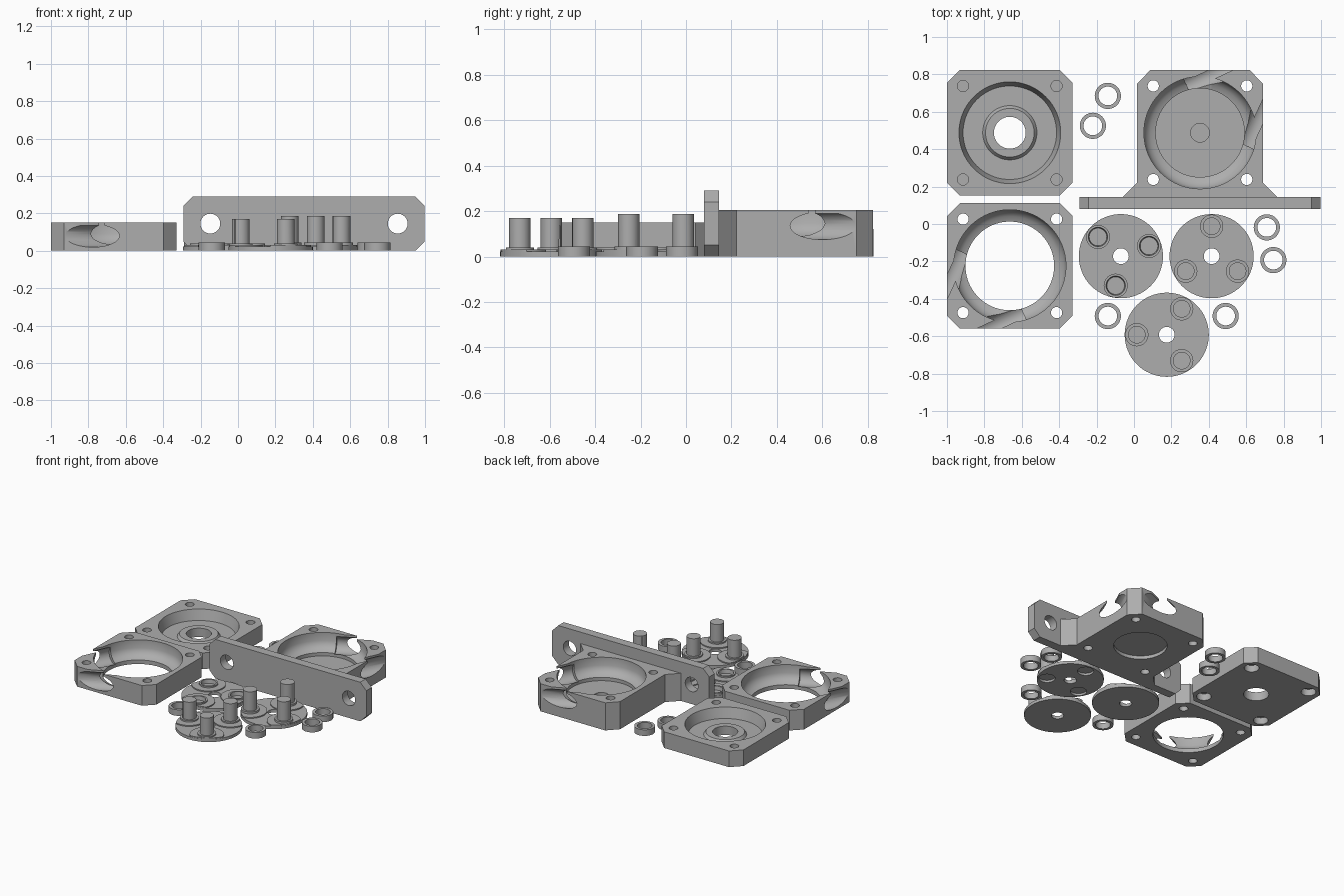
import bpy, bmesh, math
from mathutils import Matrix, Vector

if "Cube" in bpy.data.objects:
    bpy.data.objects.remove(bpy.data.objects["Cube"])

grey = bpy.data.materials.new("plain_grey")
grey.diffuse_color = (0.42, 0.42, 0.42, 1)
grey.use_nodes = True
grey.node_tree.nodes["Principled BSDF"].inputs["Base Color"].default_value = grey.diffuse_color


def make(name, bm, matrix=None):
    bmesh.ops.recalc_face_normals(bm, faces=bm.faces[:])
    if matrix:
        bm.transform(matrix)
    me = bpy.data.meshes.new(name)
    bm.to_mesh(me)
    bm.free()
    me.materials.append(grey)
    ob = bpy.data.objects.new(name, me)
    bpy.context.collection.objects.link(ob)
    return ob


def lathe(name, profile, loc=(0, 0, 0), seg=64, matrix=None):
    """Revolve a closed (radius, height) outline about the vertical axis."""
    bm = bmesh.new()
    rows = []
    for r, z in profile:
        if r == 0:
            rows.append([bm.verts.new((0, 0, z))] * seg)
        else:
            rows.append([bm.verts.new((r * math.cos(2 * math.pi * k / seg),
                                       r * math.sin(2 * math.pi * k / seg), z)) for k in range(seg)])
    for i in range(len(rows)):
        a, b = rows[i], rows[(i + 1) % len(rows)]
        for k in range(seg):
            n = (k + 1) % seg
            quad = list(dict.fromkeys([a[k], a[n], b[n], b[k]]))
            if len(quad) > 2:
                bm.faces.new(quad)
    return make(name, bm, matrix or Matrix.Translation(loc))


def cyl(name, r, z0, z1, x, y, seg=32):
    return lathe(name, [(0, z0), (r, z0), (r, z1), (0, z1)], (x, y, 0), seg)


def prism(name, pts, z0, z1, matrix=None):
    bm = bmesh.new()
    lo = [bm.verts.new((x, y, z0)) for x, y in pts]
    hi = [bm.verts.new((x, y, z1)) for x, y in pts]
    bm.faces.new(lo)
    bm.faces.new(hi)
    for i in range(len(pts)):
        j = (i + 1) % len(pts)
        bm.faces.new((lo[i], lo[j], hi[j], hi[i]))
    return make(name, bm, matrix)


def combine(ob, others, op='DIFFERENCE'):
    bpy.context.view_layer.objects.active = ob
    for o in others:
        m = ob.modifiers.new("cut", 'BOOLEAN')
        m.operation, m.solver, m.object = op, 'EXACT', o
        bpy.ops.object.modifier_apply(modifier=m.name)
        bpy.data.objects.remove(o)


def chamfered(cx, cy, hx, hy, c):
    pts = [(hx, -hy + c), (hx, hy - c), (hx - c, hy), (-hx + c, hy),
           (-hx, hy - c), (-hx, -hy + c), (-hx + c, -hy), (hx - c, -hy)]
    return [(cx + x, cy + y) for x, y in pts]


def corner_holes(cx, cy, r, z0, z1):
    return [cyl("hole", r, z0, z1, cx + sx * 0.25, cy + sy * 0.25)
            for sx in (-1, 1) for sy in (-1, 1)]


def tube_channels(cx, cy, zc, sign):
    """Two slanted tube channels, mirrored on the diagonal, with open slots above."""
    cutters = []
    a = math.radians(25)
    for swap in (False, True):
        p, d = Vector((0.07, -0.25, 0)), Vector((-math.cos(a), -math.sin(a), 0))
        if swap:
            p, d = Vector((p.y, p.x, 0)), Vector((d.y, d.x, 0))
        p, d = p * -sign + Vector((cx, cy, zc)), d * -sign
        side = d.cross(Vector((0, 0, 1)))
        rot = Matrix((side, Vector((0, 0, 1)), d)).transposed()
        if rot.determinant() < 0:
            rot = Matrix((-side, Vector((0, 0, 1)), d)).transposed()
        m = Matrix.Translation(p) @ rot.to_4x4()
        cutters.append(lathe("channel", [(0, 0), (0.061, 0), (0.061, 0.5), (0, 0.5)], seg=40, matrix=m))
        cutters.append(prism("slot", [(-0.027, 0), (0.027, 0), (0.027, 0.2), (-0.027, 0.2)], 0.01, 0.5, m))
    return cutters


def chamber(cx, cy, base, floor):
    """Pump chamber cutter with a rounded lower ledge."""
    return lathe("chamber", [(0, floor), (0.237, floor), (0.237, base + 0.03), (0.265, base + 0.04),
                             (0.288, base + 0.062), (0.3, base + 0.09), (0.3, base + 0.3),
                             (0, base + 0.3)], (cx, cy, 0), 96)


H = 0.336
# bearing cover with conical pocket, hub and blind screw holes
cx, cy = -0.664, 0.488
cover = prism("bearing_cover", chamfered(cx, cy, H, H, 0.07), 0, 0.12)
pocket = lathe("pocket", [(0, -0.1), (0.085, -0.1), (0.085, 0.065), (0.13, 0.065), (0.145, 0.045),
                          (0.25, 0.045), (0.272, 0.3 * 0.4), (0.272, 0.3), (0, 0.3)], (cx, cy, 0), 96)
combine(cover, [pocket] + corner_holes(cx, cy, 0.03, 0.055, 0.3) + corner_holes(cx, cy, 0.05, -0.1, 0.05))

# open middle ring
cx, cy = -0.664, -0.224
ring = prism("chamber_ring", chamfered(cx, cy, H, H, 0.07), 0, 0.15)
combine(ring, [chamber(cx, cy, 0, -0.1)] + corner_holes(cx, cy, 0.03, -0.1, 0.3)
        + tube_channels(cx, cy, 0.08, -1))

# closed housing with gussets flaring to the mounting plate
cx, cy = 0.353, 0.488
outline = [(cx + H, 0.222), (cx + H, 0.75), (cx + H - 0.07, 0.823), (cx - H + 0.07, 0.823),
           (cx - H, 0.75), (cx - H, 0.222), (cx - H - 0.08, 0.142), (cx + H + 0.08, 0.142)]
housing = prism("pump_housing", outline, 0, 0.205)
combine(housing, [chamber(cx, cy, 0.055, 0.06), cyl("recess", 0.18, -0.1, 0.025, cx, cy, 64),
                  cyl("shaft_seat", 0.05, 0.032, 0.1, cx, cy)]
        + corner_holes(cx, cy, 0.03, -0.1, 0.4) + tube_channels(cx, cy, 0.135, 1))

# upright mounting plate with two bolt holes
upright = Matrix.Rotation(math.radians(90), 4, 'X')
plate = prism("mounting_plate", chamfered(cx, 0.145, 0.645, 0.145, 0.05), -0.145, -0.08, upright)
bolts = []
for x in (-0.148, 0.854):
    m = upright @ Matrix.Translation((x, 0.145, -0.3))
    bolts.append(lathe("bolt_hole", [(0, 0), (0.053, 0), (0.053, 0.4), (0, 0.4)], seg=40, matrix=m))
combine(plate, bolts)


def rotor(name, x, y, angles, boss_top, post_top=None, sockets=None):
    body = lathe(name, [(0.042, 0), (0.225, 0), (0.225, 0.022), (0.042, 0.022)], (x, y, 0))
    adds, cuts = [], []
    for deg in angles:
        c, s = math.cos(math.radians(deg)), math.sin(math.radians(deg))
        px, py = 0.16 * c, 0.16 * s
        pad = []   # raised pad kept inside the disc rim
        for k in range(48):
            t = 2 * math.pi * k / 48
            v = Vector((px + 0.115 * math.cos(t), py + 0.115 * math.sin(t)))
            if v.length > 0.223:
                v *= 0.223 / v.length
            pad.append((x + v.x, y + v.y))
        adds.append(prism("pad", pad, 0.01, 0.03))
        adds.append(cyl("boss", 0.062 if post_top else 0.064, 0.012, boss_top, x + px, y + py, 40))
        if post_top:
            adds.append(cyl("post", 0.047, 0.014, post_top, x + px, y + py, 40))
        if sockets == "top":
            cuts.append(lathe("socket", [(0, 0.012), (0.047, 0.012), (0.058, 0.08), (0, 0.08)],
                              (x + px, y + py, 0), 40))
        elif sockets == "bottom":
            cuts.append(cyl("socket", 0.055, -0.1, 0.016, x + px, y + py, 40))
    combine(body, adds, 'UNION')
    combine(body, cuts)


# three rotor discs
rotor("socket_rotor", -0.07, -0.172, (140, 20, 260), 0.04, sockets="top")
rotor("tall_post_rotor", 0.415, -0.172, (90, 210, 330), 0.045, 0.187, "bottom")
rotor("short_post_rotor", 0.175, -0.592, (60, 180, 300), 0.04, 0.17)

# loose roller rings
spots = [(-0.14, 0.685), (-0.22, 0.525), (0.71, -0.018), (0.745, -0.193), (-0.14, -0.492), (0.49, -0.492)]
for i, (x, y) in enumerate(spots):
    lathe("roller_ring_%d" % (i + 1), [(0.05, 0), (0.07, 0), (0.07, 0.045), (0.05, 0.045)], (x, y, 0), 40)

# smooth round walls, keep edges sharp
bpy.ops.object.select_all(action='DESELECT')
for ob in bpy.context.scene.objects:
    ob.select_set(True)
bpy.ops.object.shade_smooth_by_angle(angle=math.radians(30))
